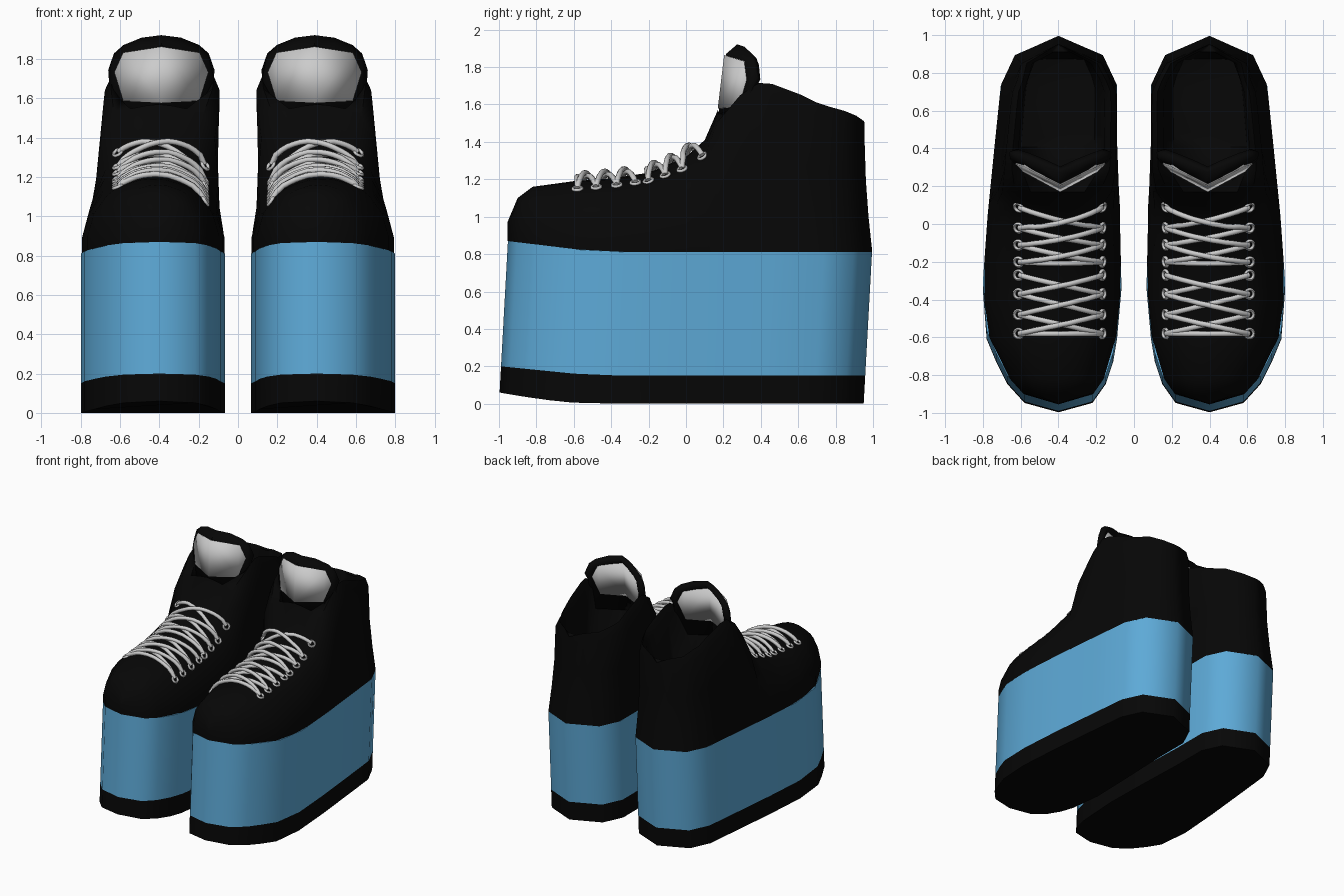
import bpy, bmesh, math
from mathutils import Vector
from mathutils.bvhtree import BVHTree

if "Cube" in bpy.data.objects:
    bpy.data.objects.remove(bpy.data.objects["Cube"])


def material(name, rgb):
    m = bpy.data.materials.new(name)
    m.diffuse_color = (*rgb, 1)
    m.use_nodes = True
    m.node_tree.nodes["Principled BSDF"].inputs["Base Color"].default_value = m.diffuse_color
    return m


BLACK = material("black", (0.002, 0.002, 0.002))
BLUE = material("blue", (0.11, 0.40, 0.68))


def lerp_table(table, t):
    """Linear lookup in rows of (key, values...)."""
    if t <= table[0][0]:
        return table[0][1:]
    for a, b in zip(table, table[1:]):
        if t <= b[0]:
            f = (t - a[0]) / (b[0] - a[0])
            return tuple(p + (q - p) * f for p, q in zip(a[1:], b[1:]))
    return table[-1][1:]


def loft(rings, closed=True, caps=False, loop=False):
    """Vertices and faces joining equal-length rings of points."""
    n, m = len(rings[0]), len(rings)
    verts = [Vector(p) for r in rings for p in r]
    faces = []
    for j in range(m if loop else m - 1):
        for i in range(n if closed else n - 1):
            k, q = (i + 1) % n, (j + 1) % m
            faces.append((j * n + i, j * n + k, q * n + k, q * n + i))
    if caps:
        faces += [tuple(range(n)), tuple(range((m - 1) * n, m * n))]
    return verts, faces


def part(name, pieces, mat=None, angle=55, thick=0):
    """One object from several lofts, mirrored to make the other shoe."""
    bm = bmesh.new()
    for verts, faces in pieces:
        vs = [bm.verts.new(v) for v in verts]
        for f in faces:
            bm.faces.new([vs[i] for i in f])
    bmesh.ops.remove_doubles(bm, verts=bm.verts, dist=0.0005)
    bmesh.ops.recalc_face_normals(bm, faces=bm.faces)
    me = bpy.data.meshes.new(name)
    bm.to_mesh(me)
    bm.free()
    me.shade_smooth()
    me.set_sharp_from_angle(angle=math.radians(angle))
    if mat:
        me.materials.append(mat)
    ob = bpy.data.objects.new(name, me)
    bpy.context.collection.objects.link(ob)
    if thick:
        s = ob.modifiers.new("thickness", 'SOLIDIFY')
        s.thickness, s.offset = thick, 0
    mod = ob.modifiers.new("pair", 'MIRROR')
    mod.use_mirror_merge = False
    return ob


# Sole outline: y, inner x, outer x
OUTLINE = [(-1.0, .40, .40), (-.95, .22, .58), (-.85, .15, .67), (-.73, .11, .73),
           (-.61, .09, .78), (-.35, .067, .80), (0, .075, .775), (.4, .09, .735),
           (.69, .09, .705), (.85, .165, .63), (.95, .40, .40)]


def toe(y):
    return min(1, max(0, (-.5 - y) / .5))


def sole_ring(height):
    pts = [(xo, y) for y, xi, xo in OUTLINE] + [(xi, y) for y, xi, xo in OUTLINE[-2:0:-1]]
    return [(x, y + .055 * height(y), height(y)) for x, y in pts]


low = sole_ring(lambda y: .06 * toe(y) ** 1.5)
mid = sole_ring(lambda y: .15 + .05 * toe(y))
top = sole_ring(lambda y: .81 + .06 * toe(y))
part("outsole", [loft([low, mid], caps=True)], BLACK)
part("platform", [loft([mid, top], caps=True)], BLUE)

# Upper: half sections (width factor, height factor) from welt to centre line
VAMP = [(1, 0), (1, .2), (.9, .52), (.72, .75), (.58, .86), (.4, .93), (.2, .985), (0, 1)]
THROAT = [(1, 0), (.96, .2), (.91, .5), (.85, .78), (.66, .92), (.42, .97), (.2, .99), (0, 1)]
COLLAR = [(1, 0), (.95, .27), (.9, .55), (.89, .9), (.78, 1), (.62, .93), (.4, .6), (0, .3)]
ANKLE = [(1, 0), (.94, .27), (.9, .55), (.9, .92), (.8, 1), (.7, .92), (.6, .28), (0, .22)]
CORNER = [(1, 0), (.95, .27), (.91, .55), (.91, .92), (.8, 1), (.66, .9), (.55, .3), (0, .24)]
HEEL = [(1, 0), (.97, .27), (.94, .55), (.93, .92), (.8, 1), (.55, .98), (.3, .97), (0, .97)]
STATIONS = [(-.955, .97, VAMP), (-.90, 1.10, VAMP), (-.82, 1.16, VAMP), (-.60, 1.19, VAMP),
            (-.40, 1.205, VAMP), (-.20, 1.235, VAMP), (0, 1.32, VAMP), (.10, 1.41, VAMP),
            (.17, 1.57, THROAT), (.29, 1.65, COLLAR), (.39, 1.715, ANKLE), (.46, 1.71, ANKLE),
            (.62, 1.65, ANKLE), (.70, 1.61, ANKLE), (.76, 1.59, ANKLE), (.85, 1.565, CORNER),
            (.91, 1.54, HEEL), (.953, 1.51, HEEL)]


def section(y, ztop, half):
    lean = .043 * min(1, max(0, y / .5))
    xi, xo = lerp_table(OUTLINE, y + lean - .045)
    cx, hw = (xi + xo) / 2, (xo - xi) / 2
    zb = .81 + .06 * toe(y - .045)
    shift = -.03 * min(1, max(0, y / .3)) * min(1, (.953 - y) / .2)
    pts = [(u, cx + hw * u, y, t) for u, t in half] + [(u, cx - hw * u, y, t) for u, t in half[-2::-1]]
    return [(x + shift * t, y + lean * (1 - t) ** 2, zb + (ztop - zb) * t) for u, x, y, t in pts]


upper = loft([section(*s) for s in STATIONS], closed=False)
part("upper", [upper], BLACK)
surface = BVHTree.FromPolygons(*upper)

# Tongue: a panel folded around the ankle
CX = .39
FOLD = [(0, 0), (.18, .10), (.225, .125), (.25, .15)]
CREST = [(0, 1.905), (.09, 1.895), (.18, 1.86), (.225, 1.82), (.25, 1.74)]


def tongue_point(dx, z, back=0):
    return (CX + dx, .20 + .12 * (z - 1.58) + lerp_table(FOLD, abs(dx))[0] + back, z)


cols = [-.25, -.225, -.18, -.09, 0, .09, .18, .225, .25]
crest = [lerp_table(CREST, abs(d))[0] for d in cols]
part("tongue", [loft([[tongue_point(d, 1.45) for d in cols],
                      [tongue_point(d, z - .045) for d, z in zip(cols, crest)],
                      [tongue_point(d, z, .05 - .12 * abs(d)) for d, z in zip(cols, crest)]],
                     closed=False)], BLACK, angle=30, thick=.045)

# Grey panel set into the tongue
patch = [(-.225, 1.73), (-.18, 1.585), (-.18, 1.83), (0, 1.575), (0, 1.86),
         (.18, 1.585), (.18, 1.83), (.225, 1.73)]
part("tongue_panel", [([tongue_point(*p) for p in patch],
                       [(0, 1, 2), (1, 3, 4, 2), (3, 5, 6, 4), (5, 7, 6)])],
     angle=5, thick=.06)


def tube(path, r, loop=False, sides=8):
    """Round cord along a path."""
    rings, n = [], len(path)
    for i, p in enumerate(path):
        a = path[(i - 1) % n] if loop or i else path[0]
        b = path[(i + 1) % n] if loop or i < n - 1 else path[-1]
        t = (b - a).normalized()
        ref = Vector((0, .3, 1)) if not loop else (p - sum(path, Vector()) / n)
        s = t.cross(ref).normalized()
        u = s.cross(t)
        rings.append([p + r * (math.cos(w) * s + math.sin(w) * u)
                      for w in (2 * math.pi * k / sides for k in range(sides))])
    return loft(rings, caps=not loop, loop=loop)


def on_upper(x, y):
    hit, normal, _, _ = surface.ray_cast(Vector((x, y, 3)), Vector((0, 0, -1)))
    return hit, normal if normal.z > 0 else -normal


# Eyelets and crossed laces, in two groups of four rows
GROUPS = [(-.58, -.48, -.37, -.27), (-.20, -.11, -.02, .09)]
eyelets, laces = [], []


def lace(y0, y1, side, lift):
    path = []
    for k in range(15):
        f = k / 14
        p, nrm = on_upper(CX + side * .215 * (2 * f - 1), y0 + (y1 - y0) * f)
        path.append(p + nrm * (.004 + lift * math.sin(math.pi * f) ** .6))
    laces.append(tube(path, .015))


for rows in GROUPS:
    for y in rows:
        for side in (-1, 1):
            p, nrm = on_upper(CX + side * .22, y)
            a = nrm.cross(Vector((0, 1, 0))).normalized()
            b = nrm.cross(a)
            ring = [p + nrm * .004 + .024 * (math.cos(w) * a + math.sin(w) * b)
                    for w in (2 * math.pi * k / 14 for k in range(14))]
            eyelets.append(tube(ring, .009, loop=True, sides=6))
    lace(rows[0], rows[0], 1, .02)
    for y0, y1 in zip(rows, rows[1:]):
        lace(y0, y1, 1, .02)
        lace(y0, y1, -1, .038)
part("eyelets", eyelets, angle=60)
part("laces", laces, angle=60)
